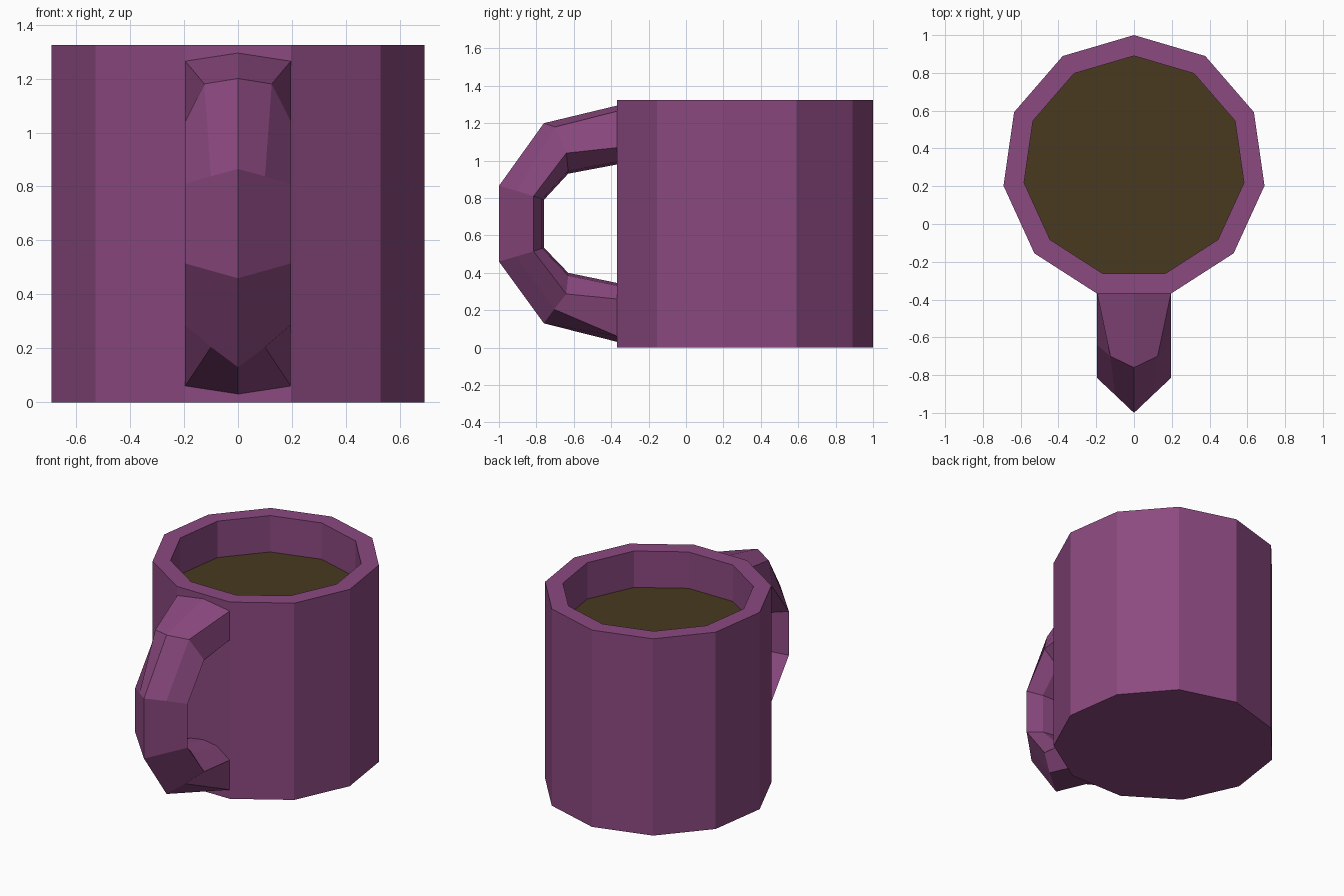
import bpy, bmesh
from math import sin, cos, pi

if "Cube" in bpy.data.objects:
    bpy.data.objects.remove(bpy.data.objects["Cube"])

SIDES, CY, H = 11, 0.302, 1.325


def material(name, rgb):
    m = bpy.data.materials.new(name)
    m.diffuse_color = (*rgb, 1)
    m.use_nodes = True
    m.node_tree.nodes["Principled BSDF"].inputs["Base Color"].default_value = m.diffuse_color
    return m


def ngon(r, z):
    return [(r * sin(2 * pi * k / SIDES), CY + r * cos(2 * pi * k / SIDES), z)
            for k in range(SIDES)]


def loft(name, rings, mat, caps=True):
    bm = bmesh.new()
    loops = [[bm.verts.new(p) for p in ring] for ring in rings]
    n = len(rings[0])
    for a, b in zip(loops, loops[1:]):
        for i in range(n):
            j = (i + 1) % n
            bm.faces.new((a[i], a[j], b[j], b[i]))
    if caps:
        bm.faces.new(loops[0])
        if len(loops) > 1:
            bm.faces.new(loops[-1])
    bmesh.ops.recalc_face_normals(bm, faces=bm.faces)
    if len(rings) == 1:
        for f in bm.faces:
            if f.normal.z < 0:
                f.normal_flip()
    me = bpy.data.meshes.new(name)
    bm.to_mesh(me)
    bm.free()
    me.materials.append(mat)
    ob = bpy.data.objects.new(name, me)
    bpy.context.collection.objects.link(ob)
    return ob


purple = material("purple_glaze", (0.26, 0.067, 0.216))
brown = material("dark_coffee", (0.065, 0.041, 0.013))

# Cup: outer wall, rim, inner wall and cavity floor
loft("cup_body", [ngon(0.698, 0), ngon(0.698, H), ngon(0.588, H), ngon(0.588, 0.11)], purple)

# Drink surface
loft("drink", [ngon(0.588, 1.08)], brown)

# Handle: half sections as ridge, shoulder, side, inner shoulder, inner ridge
W = 0.196
sections = [
    [(0, -.365, 1.295), (W, -.365, 1.265), (W, -.365, 1.07), (.1, -.365, .995), (0, -.365, .98)],
    [(0, -.76, 1.2), (.125, -.70, 1.18), (W, -.64, 1.04), (.1, -.63, .945), (0, -.63, .93)],
    [(0, -1, .865), (.1, -.905, .838), (W, -.815, .81), (.1, -.77, .795), (0, -.76, .79)],
    [(0, -1, .46), (.1, -.905, .488), (W, -.815, .515), (.1, -.77, .53), (0, -.76, .535)],
    [(0, -.76, .13), (.1, -.705, .205), (W, -.64, .287), (.1, -.63, .385), (0, -.63, .4)],
    [(0, -.365, .03), (W, -.365, .06), (W, -.365, .26), (.1, -.365, .33), (0, -.365, .345)],
]
rings = [s + [(-x, y, z) for x, y, z in s[-2:0:-1]] for s in sections]
loft("handle", rings, purple)
